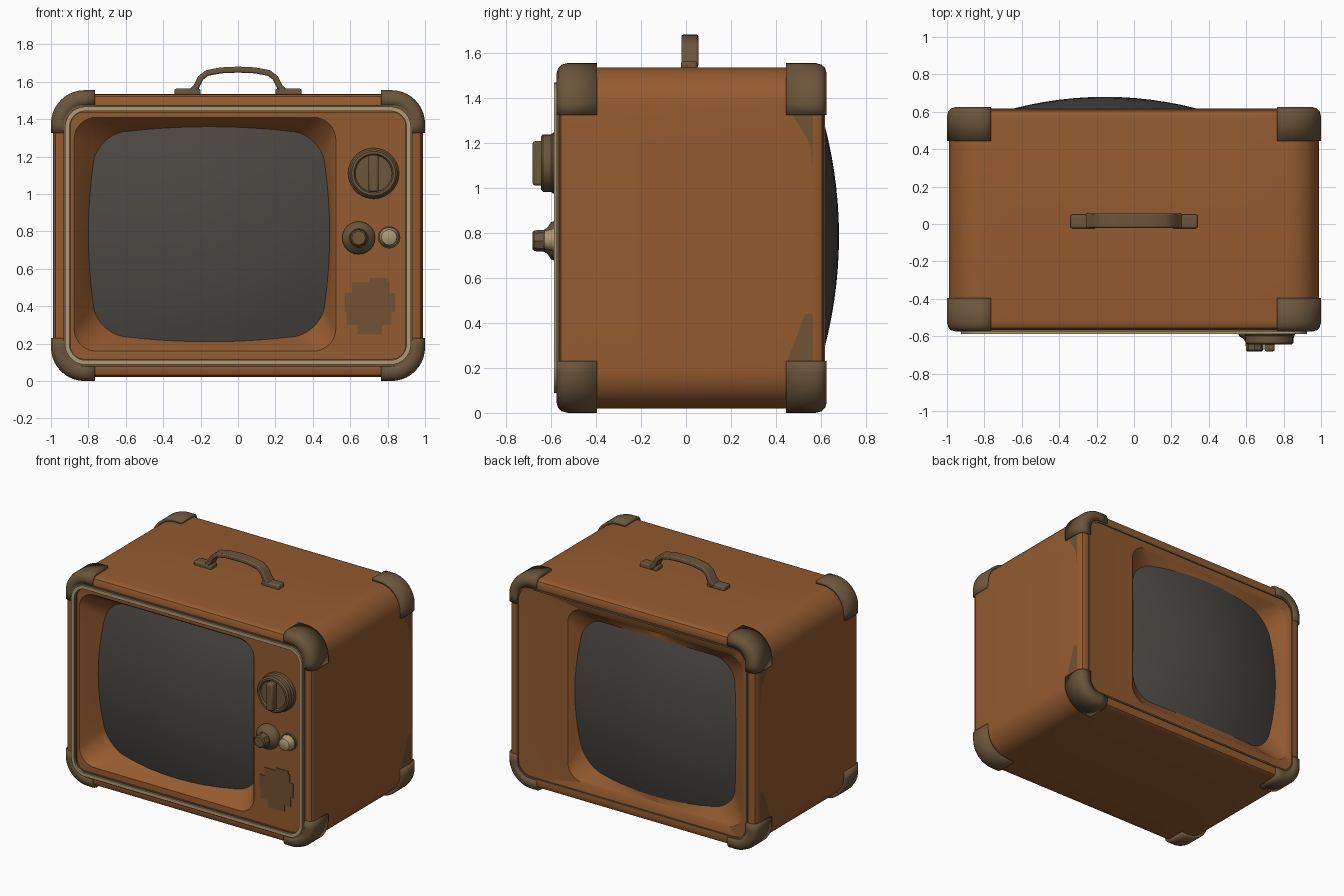
import bpy, bmesh, math
from mathutils import Vector

cube = bpy.data.objects.get("Cube")
if cube:
    bpy.data.objects.remove(cube)


def material(name, rgb):
    m = bpy.data.materials.new(name)
    m.use_nodes = True
    m.diffuse_color = (*rgb, 1)
    m.node_tree.nodes["Principled BSDF"].inputs["Base Color"].default_value = (*rgb, 1)
    return m


ORANGE = material("orange brown leather", (0.30, 0.105, 0.029))
BROWN = material("worn brown", (0.15, 0.092, 0.045))
GLASS = material("dark grey glass", (0.070, 0.063, 0.056))
CREAM = material("cream trim", (0.44, 0.32, 0.17))
WEAR = material("faded brown", (0.17, 0.085, 0.032))

CZ = 0.7775                    # middle height of the case
SX, SZ = -0.155, 0.785         # middle of the screens
DOME = 0.26                    # curvature of the screens


def finish(name, bm, mat, angle=35, bevel=0):
    me = bpy.data.meshes.new(name)
    bm.to_mesh(me)
    bm.free()
    me.materials.append(mat)
    ob = bpy.data.objects.new(name, me)
    bpy.context.collection.objects.link(ob)
    bpy.ops.object.select_all(action="DESELECT")
    ob.select_set(True)
    bpy.context.view_layer.objects.active = ob
    bpy.ops.object.shade_smooth_by_angle(angle=math.radians(angle))
    if bevel:
        b = ob.modifiers.new("Bevel", "BEVEL")
        b.width, b.segments = bevel, 2
    return ob


def loft(name, rings, mat, closed=True, start=False, end=False, loop=False,
         recalc=False, **kw):
    """Skin a list of equal-length rings, running front to back."""
    bm = bmesh.new()
    rows = [[bm.verts.new(p) for p in r] for r in rings]
    n = len(rows[0])
    pairs = list(zip(rows, rows[1:])) + ([(rows[-1], rows[0])] if loop else [])
    for a, b in pairs:
        for i in range(n if closed else n - 1):
            j = (i + 1) % n
            bm.faces.new((a[i], b[i], b[j], a[j]))
    if start:
        bm.faces.new(rows[0])
    if end:
        bm.faces.new(rows[-1][::-1])
    if recalc:
        bmesh.ops.recalc_face_normals(bm, faces=bm.faces)
    return finish(name, bm, mat, **kw)


def rounded(hx, hz, r, y, cx=0, cz=CZ, bulge=0, scale=1, arc=8, side=8):
    """Rounded rectangle facing front; y is a number or a function of the offset."""
    pts = []
    for k, (sx, sz) in enumerate(((1, 1), (-1, 1), (-1, -1), (1, -1))):
        for i in range(arc + 1):
            a = math.pi / 2 * (k + i / arc)
            pts.append(Vector((sx * (hx - r) + r * math.cos(a), sz * (hz - r) + r * math.sin(a))))
    full = []
    for k in range(4):
        seg = pts[k * (arc + 1):(k + 1) * (arc + 1)]
        nxt = pts[(k + 1) * (arc + 1) % len(pts)]
        full += seg + [seg[-1].lerp(nxt, i / side) for i in range(1, side)]
    out = []
    for p in full:
        x = scale * p.x * (1 - bulge * (p.y / hz) ** 2)
        z = scale * p.y * (1 - bulge * (p.x / hx) ** 2)
        out.append((cx + x, y(x, z) if callable(y) else y, cz + z))
    return out


def circle(cx, cz, r, y, n):
    return [(cx + r * math.cos(2 * math.pi * i / n), y, cz + r * math.sin(2 * math.pi * i / n))
            for i in range(n)]


def boxes(name, bounds, mat, bevel=0):
    """Boxes given as x0, x1, y0, y1, z0, z1."""
    bm = bmesh.new()
    for x0, x1, y0, y1, z0, z1 in bounds:
        for v in bmesh.ops.create_cube(bm, size=1)["verts"]:
            v.co = ((x0 + x1) / 2 + v.co.x * (x1 - x0), (y0 + y1) / 2 + v.co.y * (y1 - y0),
                    (z0 + z1) / 2 + v.co.z * (z1 - z0))
    return finish(name, bm, mat, bevel=bevel)


# Screens: domed glass on the front and the back
def front_dome(x, z):
    return -0.565 + DOME * (x * x + z * z)


def back_dome(x, z):
    return 0.68 - DOME * (x * x + z * z)


def screen_ring(dome, scale=1):
    return rounded(0.645, 0.575, 0.15, dome, SX, SZ, 0.08, scale)


steps = [0.02] + [i / 8 for i in range(1, 9)]
loft("front_screen", [screen_ring(front_dome, s) for s in steps], GLASS, start=True)
loft("back_screen", [screen_ring(back_dome, s) for s in steps[::-1]], GLASS, end=True)


# Case: one skin from the front bezel, over the sides, into the back bezel
def recess(y, grow=0):
    return rounded(0.70 + grow, 0.625 + grow, 0.12 + grow, y, -0.177, SZ)


def shell(inset, y):
    return rounded(0.988 - inset, 0.757 - inset, 0.17 - inset, y)


loft("case", [
    screen_ring(front_dome), recess(-0.55, -0.012), recess(-0.563),
    shell(0.06, -0.565), shell(0.035, -0.565), shell(0.012, -0.555), shell(0.003, -0.54),
    shell(0, -0.515), shell(0, 0.565), shell(0.003, 0.59), shell(0.012, 0.605),
    shell(0.035, 0.614), shell(0.06, 0.612),
    recess(0.605), recess(0.595, -0.012), screen_ring(back_dome)], ORANGE)


# Trim frames around the front and back panels
def frame(name, hx, hz, width, y0, y1, mat):
    inner = (hx - width, hz - width, 0.11 - width)
    outer = (hx, hz, 0.11)
    loft(name, [rounded(*inner, y0), rounded(*inner, y1), rounded(*outer, y1),
                rounded(*outer, y0)], mat, loop=True)


frame("front_trim", 0.925, 0.69, 0.024, -0.55, -0.587, CREAM)
frame("front_trim_backing", 0.934, 0.699, 0.04, -0.55, -0.575, BROWN)
back = [rounded(0.925 - w, 0.69 - w, 0.11 - w, y)
        for w, y in ((0, 0.60), (0, 0.618), (0.012, 0.618), (0.012, 0.60))]
loft("back_trim", back, BROWN, loop=True)


# Corner guards: one shell mirrored to all eight corners
MID = Vector((0, 0.025, CZ))


def guard_ring(inset, y):
    pts = [(1 - inset, y, 1.325)]
    for i in range(11):
        a = math.pi / 2 * i / 10
        pts.append((0.82 + (0.18 - inset) * math.cos(a), y, 1.375 + (0.18 - inset) * math.sin(a)))
    pts.append((0.765, y, 1.555 - inset))
    return [Vector(p) - MID for p in pts]


guard = loft("corner_guards", [guard_ring(*p) for p in (
    (0.085, -0.574), (0.045, -0.575), (0.022, -0.568), (0.007, -0.552), (0, -0.525),
    (0, -0.395))], BROWN, closed=False)
guard.location = MID
solid = guard.modifiers.new("Thickness", "SOLIDIFY")
solid.thickness, solid.offset = 0.02, -1
mirror = guard.modifiers.new("Mirror", "MIRROR")
mirror.use_axis = (True, True, True)

# Carrying handle with two feet
half = [(-0.25, 1.545), (-0.222, 1.575), (-0.2, 1.62), (-0.165, 1.647), (-0.09, 1.661)]
path = [Vector(p) for p in half + [(0, 1.665)] + [(-x, z) for x, z in half[::-1]]]
rings = []
for i, p in enumerate(path):
    t = (path[min(i + 1, len(path) - 1)] - path[max(i - 1, 0)]).normalized()
    n = Vector((-t.y, t.x)) * 0.016
    rings.append([(p.x + s * n.x, 0.017 + w * 0.038, p.y + s * n.y)
                  for s, w in ((1, 1), (1, -1), (-1, -1), (-1, 1))])
loft("handle", rings, BROWN, start=True, end=True, recalc=True, bevel=0.008)
boxes("handle_feet", [(s * 0.27 - 0.07, s * 0.27 + 0.07, -0.023, 0.05, 1.525, 1.563)
                      for s in (-1, 1)], BROWN, bevel=0.01)


# Knobs: turned profiles of radius and depth, front first
def knob(name, cx, cz, profile, mat, n=24):
    loft(name, [circle(cx, cz, r, y, n) for r, y in profile], mat, start=True)


knob("channel_dial", 0.725, 1.11, [(0.098, -0.632), (0.105, -0.645), (0.118, -0.645),
     (0.128, -0.635), (0.128, -0.6), (0.136, -0.59), (0.136, -0.55)], BROWN, 28)
boxes("channel_dial_grip", [(0.698, 0.752, -0.682, -0.62, 1.01, 1.208)], BROWN, bevel=0.012)
knob("volume_knob_base", 0.645, 0.765, [(0.05, -0.628), (0.06, -0.615), (0.082, -0.6),
     (0.088, -0.585), (0.088, -0.55)], BROWN)
knob("volume_knob", 0.645, 0.765, [(0.038, -0.682), (0.046, -0.675), (0.05, -0.615)], BROWN, 8)
knob("small_knob_base", 0.808, 0.768, [(0.06, -0.58), (0.06, -0.55)], BROWN, 16)
knob("small_knob", 0.808, 0.768, [(0.03, -0.635), (0.042, -0.628), (0.048, -0.60),
     (0.054, -0.59), (0.054, -0.56)], CREAM, 12)

# Speaker patch: stacked painted strips
strips = [(0.64, 0.77, 0.25, 0.30), (0.58, 0.82, 0.30, 0.37), (0.57, 0.84, 0.37, 0.47),
          (0.61, 0.81, 0.47, 0.53), (0.70, 0.80, 0.53, 0.55)]
boxes("speaker_patch", [(x0, x1, -0.569, -0.562, z0, z1) for x0, x1, z0, z1 in strips], WEAR)

# Worn patches on the sides beside the rear guards
bm = bmesh.new()
for s in (-1, 1):
    for outline in (((0.45, 0.23), (0.565, 0.23), (0.565, 0.44), (0.53, 0.44)),
                    ((0.47, 1.33), (0.565, 1.33), (0.565, 1.08), (0.55, 1.2))):
        face = bm.faces.new([bm.verts.new((s * 0.990, y, z)) for y, z in outline])
        face.normal_update()
        if face.normal.x * s < 0:
            face.normal_flip()
finish("side_wear", bm, WEAR)
